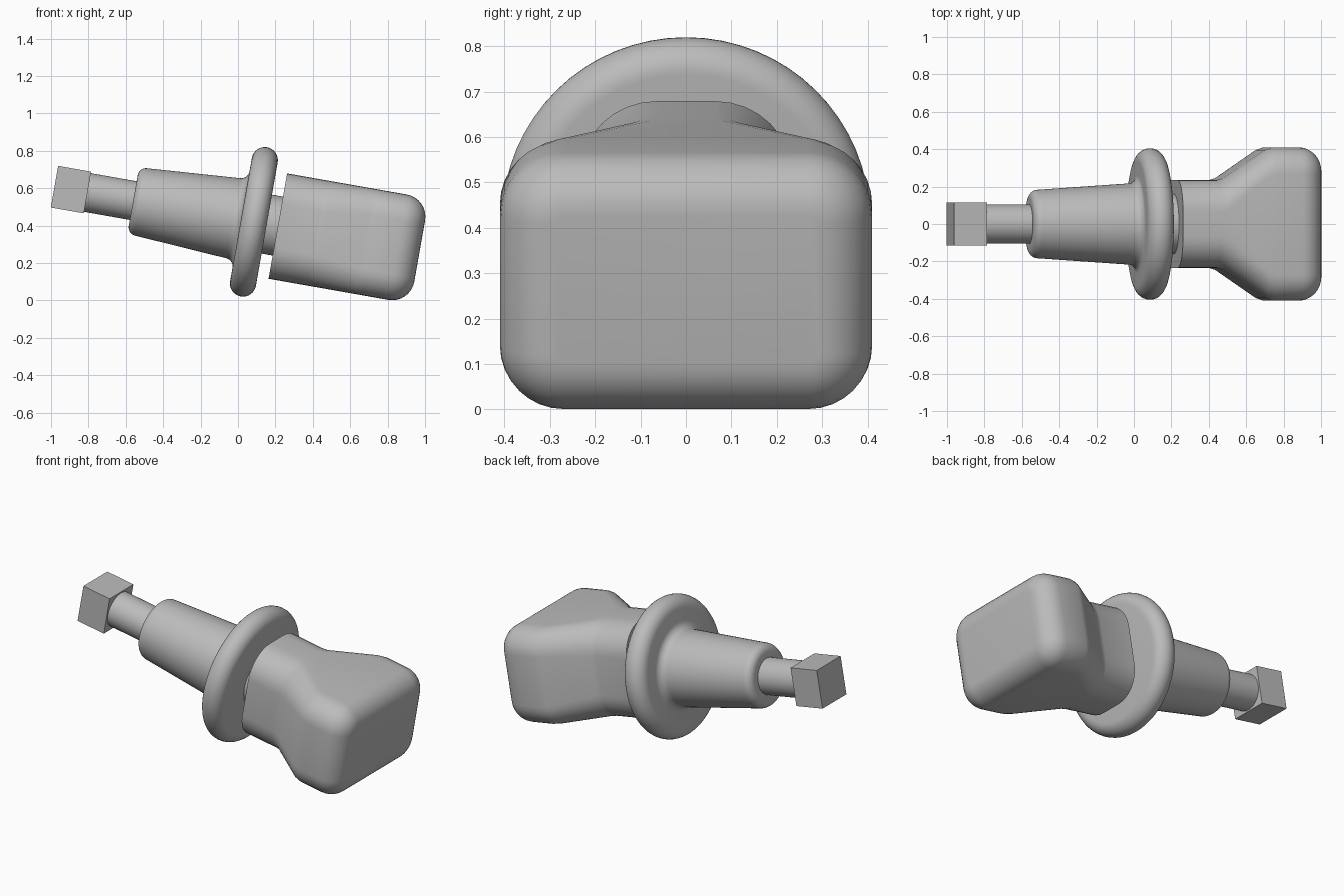
import bpy, bmesh
from math import sin, cos, pi, radians
from mathutils import Matrix

cube = bpy.data.objects.get("Cube")
if cube:
    bpy.data.objects.remove(cube, do_unlink=True)

grey = bpy.data.materials.new("plain grey")
grey.use_nodes = True
COLOUR = (0.5, 0.5, 0.5, 1)
grey.diffuse_color = COLOUR
grey.node_tree.nodes["Principled BSDF"].inputs["Base Color"].default_value = COLOUR

# Every part lies along one axis, tilted down towards the head
TILT = Matrix.Translation((0.085, 0, 0.42)) @ Matrix.Rotation(radians(10), 4, "Y")


def loft(name, rings, smooth=True):
    """Skin equal-length rings of points and cap both ends."""
    bm = bmesh.new()
    loops = [[bm.verts.new(p) for p in ring] for ring in rings]
    n = len(loops[0])
    for a, b in zip(loops, loops[1:]):
        for i in range(n):
            j = (i + 1) % n
            bm.faces.new((a[i], a[j], b[j], b[i]))
    bm.faces.new(loops[0])
    bm.faces.new(loops[-1])
    bmesh.ops.recalc_face_normals(bm, faces=bm.faces)
    mesh = bpy.data.meshes.new(name)
    bm.to_mesh(mesh)
    bm.free()
    mesh.materials.append(grey)
    ob = bpy.data.objects.new(name, mesh)
    bpy.context.collection.objects.link(ob)
    ob.matrix_world = TILT
    if smooth:
        bpy.ops.object.select_all(action="DESELECT")
        ob.select_set(True)
        bpy.context.view_layer.objects.active = ob
        bpy.ops.object.shade_smooth_by_angle(angle=radians(35))
    return ob


def arc(cx, cr, rad, start, end, steps=8):
    """Arc in the (axis, radius) plane."""
    angles = [radians(start + (end - start) * i / steps) for i in range(steps + 1)]
    return [(cx + rad * cos(t), cr + rad * sin(t)) for t in angles]


def revolve(name, profile, n=64):
    return loft(name, [[(x, r * cos(2 * pi * i / n), r * sin(2 * pi * i / n))
                        for i in range(n)] for x, r in profile])


def rounded_rect(x, w, h, r, steps=8):
    """Cross-section across the axis with rounded corners."""
    ring = []
    for k, (sy, sz) in enumerate([(1, 1), (-1, 1), (-1, -1), (1, -1)]):
        for i in range(steps + 1):
            t = (k + i / steps) * pi / 2
            ring.append((x, sy * (w - r) + r * cos(t), sz * (h - r) + r * sin(t)))
    return ring


# Square end block
loft("end_block", [[(x, y, z) for y, z in ((-.115, -.113), (.115, -.113), (.115, .113), (-.115, .113))]
                   for x in (-1.083, -0.904)], smooth=False)

# Thin shaft and neck
revolve("shaft", [(-0.91, 0.105), (-0.6, 0.105)])
revolve("neck", [(0.05, 0.16), (0.14, 0.16)])

# Tapered sleeve, filleted into the round flange
sleeve = [(-0.655, 0.10)] + arc(-0.61, 0.138, 0.045, 180, 95)
fillet = arc(-0.115, 0.262, 0.045, 270, 360)
rim = arc(0, 0.335, 0.07, 180, 0, 16)
revolve("sleeve_and_flange", sleeve + fillet + rim + [(0.07, 0.10)])

# Flared head with a softly rounded front
H, W, R, CORNER = 0.286, 0.41, 0.12, 0.14
rings = [rounded_rect(0.13, 0.235, H, 0.17), rounded_rect(0.34, 0.235, H, 0.17),
         rounded_rect(0.375, 0.245, H, 0.17),
         rounded_rect(0.60, 0.395, H, CORNER), rounded_rect(0.64, W, H, CORNER)]
for i in range(9):
    t = i / 8 * pi / 2
    inset = R * (1 - cos(t))
    rings.append(rounded_rect(0.78 + R * sin(t), W - inset, H - inset, CORNER - inset))
loft("flared_head", rings)
